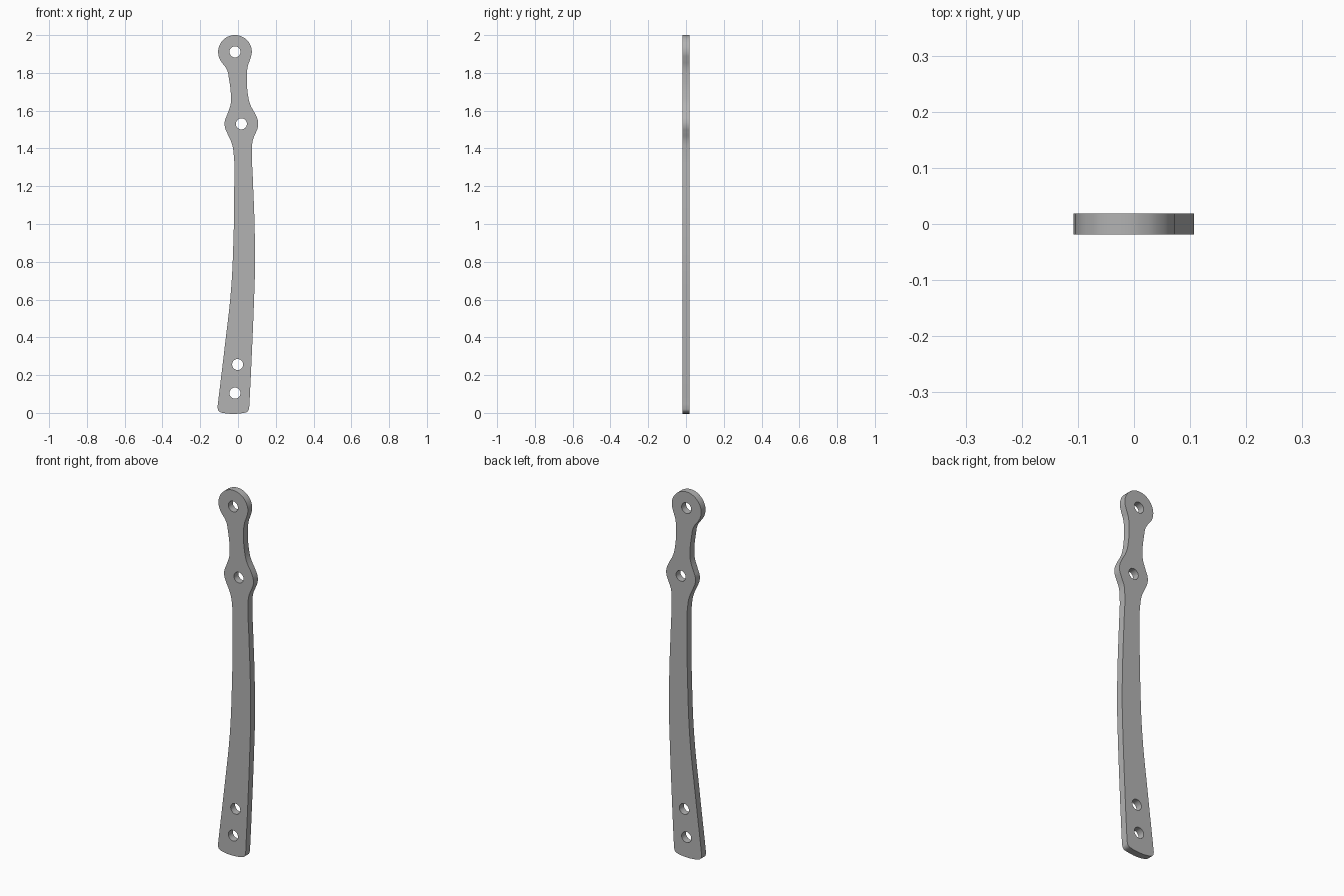
import bpy, bmesh
from math import sin, cos, radians, pi
from mathutils import Matrix

HALF_THICKNESS = 0.019
TOP_BOSS, MID_BOSS, BOSS_R = (-0.016, 1.911), (0.018, 1.53), 0.089
HOLE_R = 0.029
HOLES = [TOP_BOSS, MID_BOSS, (-0.002, 0.256), (-0.016, 0.105)]

if "Cube" in bpy.data.objects:
    bpy.data.objects.remove(bpy.data.objects["Cube"])


def arc(centre, radius, start, end, count):
    """Points along a circular arc, angles in degrees."""
    angles = [radians(start + (end - start) * i / (count - 1)) for i in range(count)]
    return [(centre[0] + radius * cos(a), centre[1] + radius * sin(a)) for a in angles]


def add_spline(curve, points, steps):
    """Closed smooth loop through the points."""
    spline = curve.splines.new("BEZIER")
    spline.bezier_points.add(len(points) - 1)
    for bp, (x, z) in zip(spline.bezier_points, points):
        bp.co = (x, z, 0)
        bp.handle_left_type = bp.handle_right_type = "AUTO"
    spline.use_cyclic_u = True
    spline.resolution_u = steps


# Outline, clockwise from the upper left of the top boss
outline = arc(TOP_BOSS, BOSS_R, 205, -25, 11)
outline += [(0.052, 1.835), (0.047, 1.79), (0.055, 1.67), (0.066, 1.63)]
outline += arc(MID_BOSS, BOSS_R, 30, -30, 4)
outline += [(0.079, 1.445), (0.074, 1.40),
            (0.079, 1.23), (0.087, 1.02), (0.09, 0.78), (0.085, 0.60),
            (0.074, 0.33), (0.061, 0.06)]
# Rounded foot
outline += [(0.059, 0.03), (0.052, 0.009), (0.035, 0.001),
            (-0.085, 0.001), (-0.102, 0.01), (-0.108, 0.028), (-0.106, 0.05)]
# Long curved left edge up to the middle boss
outline += [(-0.069, 0.36), (-0.037, 0.65), (-0.024, 0.92), (-0.02, 1.18),
            (-0.025, 1.39), (-0.036, 1.435)]
outline += arc(MID_BOSS, BOSS_R, 210, 150, 4)
outline += [(-0.04, 1.63), (-0.037, 1.66), (-0.048, 1.77), (-0.058, 1.815)]

# Flat filled profile with holes, given thickness
curve = bpy.data.curves.new("bar_profile", "CURVE")
curve.dimensions = "2D"
curve.fill_mode = "BOTH"
curve.extrude = HALF_THICKNESS
add_spline(curve, outline, 5)
for hole in HOLES:
    add_spline(curve, arc(hole, HOLE_R, 0, 315, 8), 4)

profile = bpy.data.objects.new("bar_profile", curve)
bpy.context.collection.objects.link(profile)
bpy.context.view_layer.update()
mesh = bpy.data.meshes.new_from_object(
    profile.evaluated_get(bpy.context.evaluated_depsgraph_get()))
bpy.data.objects.remove(profile)
bpy.data.curves.remove(curve)

# Stand the bar upright and weld the caps to the rim
mesh.transform(Matrix.Rotation(pi / 2, 4, "X"))
bm = bmesh.new()
bm.from_mesh(mesh)
bmesh.ops.remove_doubles(bm, verts=bm.verts, dist=0.0001)
bmesh.ops.recalc_face_normals(bm, faces=bm.faces)
bm.to_mesh(mesh)
bm.free()

# Plain grey metal
grey = bpy.data.materials.new("grey_metal")
grey.use_nodes = True
colour = (0.45, 0.45, 0.45, 1)
grey.diffuse_color = colour
grey.node_tree.nodes["Principled BSDF"].inputs["Base Color"].default_value = colour
mesh.materials.clear()
mesh.materials.append(grey)

bar = bpy.data.objects.new("link_bar", mesh)
bpy.context.collection.objects.link(bar)
bpy.context.view_layer.objects.active = bar
bar.select_set(True)
bpy.ops.object.shade_smooth_by_angle(angle=radians(35))
